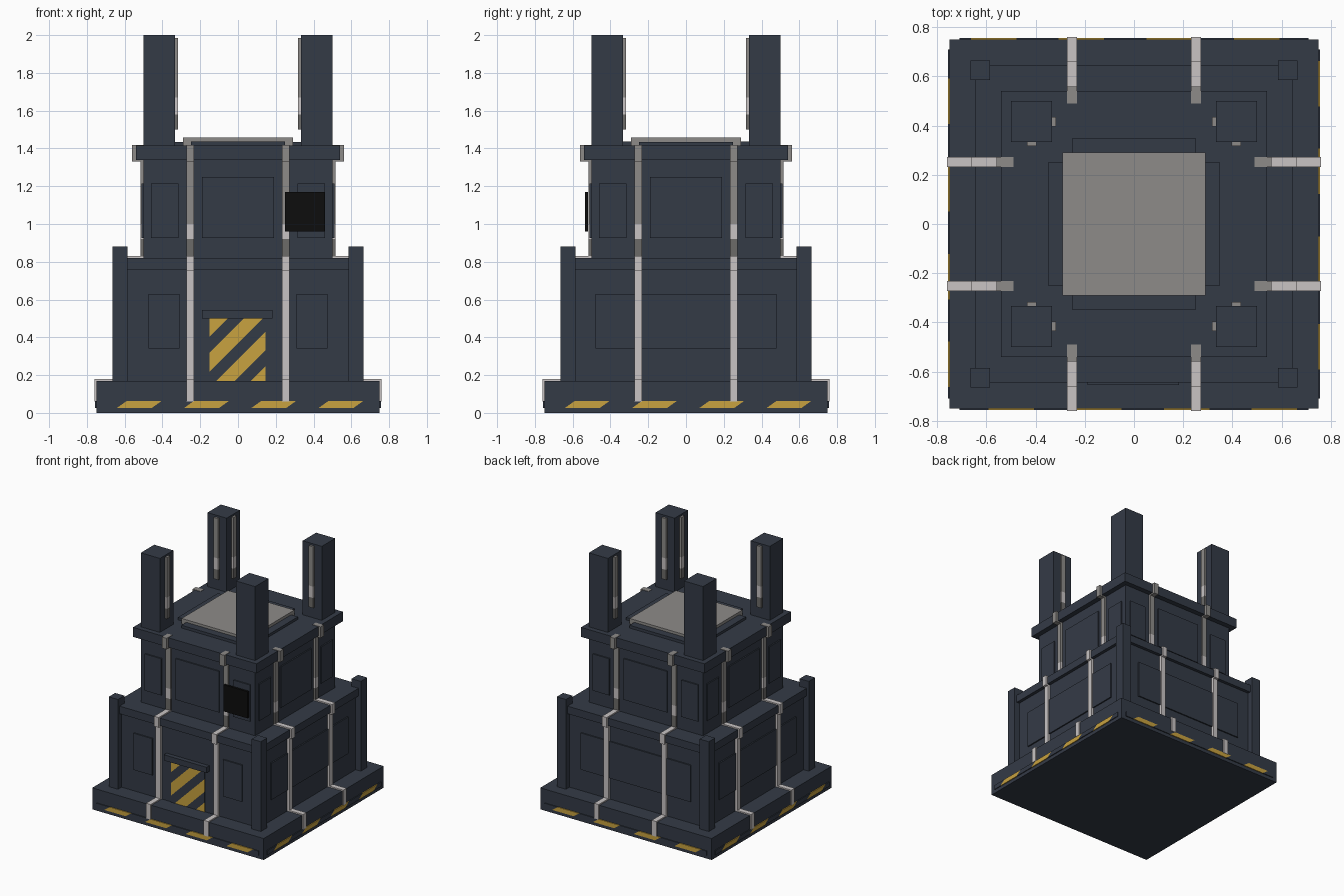
import bpy, bmesh, math
from mathutils import Matrix, Vector

if "Cube" in bpy.data.objects:
    bpy.data.objects.remove(bpy.data.objects["Cube"])


def material(name, rgb):
    m = bpy.data.materials.new(name)
    m.diffuse_color = (*rgb, 1)
    m.use_nodes = True
    m.node_tree.nodes["Principled BSDF"].inputs["Base Color"].default_value = m.diffuse_color
    return m


NAVY = material("navy_armour", (0.034, 0.043, 0.062))
LIGHT = material("light_metal", (0.58, 0.55, 0.55))
GREY = material("grey_metal", (0.27, 0.26, 0.25))
DARK = material("dark_metal", (0.15, 0.145, 0.14))
YELLOW = material("hazard_yellow", (0.58, 0.36, 0.05))
BLACK = material("screen_black", (0.004, 0.004, 0.004))


def turn(k):
    return Matrix.Rotation(k * math.pi / 2, 4, 'Z')


def finish(name, bm, mats):
    me = bpy.data.meshes.new(name)
    bm.to_mesh(me)
    bm.free()
    for m in mats:
        me.materials.append(m)
    ob = bpy.data.objects.new(name, me)
    bpy.context.collection.objects.link(ob)
    return ob


def boxes(name, parts, mats=(NAVY,), sides=(0,), mirror=False):
    """parts: (x0, x1, y0, y1, z0, z1, material index), repeated on the given sides."""
    bm = bmesh.new()
    for k in sides:
        for p in parts:
            for s in ((1, -1) if mirror else (1,)):
                x0, x1, y0, y1, z0, z1 = p[:6]
                mat = turn(k) @ Matrix.Translation((s * (x0 + x1) / 2, (y0 + y1) / 2, (z0 + z1) / 2)) \
                    @ Matrix.Diagonal((x1 - x0, y1 - y0, z1 - z0, 1))
                vs = bmesh.ops.create_cube(bm, size=1, matrix=mat)["verts"]
                for f in {f for v in vs for f in v.link_faces}:
                    f.material_index = p[6] if len(p) > 6 else 0
    return finish(name, bm, mats)


def striped_plate(name, x0, x1, z0, z1, y, lean, start, period, width, side=0):
    """Thin plate cut along slanted lines, with yellow in every band."""
    bm = bmesh.new()
    bm.faces.new([bm.verts.new(c) for c in
                  ((x0, y, z0), (x1, y, z0), (x1, y, z1), (x0, y, z1))])
    normal = Vector((1, 0, -lean))
    n = int((x1 - x0 + lean * (z1 - z0)) / period) + 3
    for i in range(-n, n + 1):
        for off in (0, width):
            bmesh.ops.bisect_plane(bm, geom=bm.verts[:] + bm.edges[:] + bm.faces[:],
                                   plane_co=(start + i * period + off, y, z0), plane_no=normal)
    for f in bm.faces:
        c = f.calc_center_median()
        u = (c.x - lean * (c.z - z0) - start) % period
        f.material_index = 1 if u < width else 0
    # give the plate a rim back to the wall
    rim = bmesh.ops.extrude_edge_only(bm, edges=[e for e in bm.edges if e.is_boundary])
    bmesh.ops.translate(bm, vec=(0, 0.008, 0),
                        verts=[v for v in rim["geom"] if isinstance(v, bmesh.types.BMVert)])
    bmesh.ops.recalc_face_normals(bm, faces=bm.faces)
    bmesh.ops.transform(bm, matrix=turn(side), verts=bm.verts)
    return finish(name, bm, (NAVY, YELLOW))


ALL = (0, 1, 2, 3)

# Stepped body
boxes("base_slab", [(-.75, .75, -.75, .75, 0, .17)])
boxes("lower_walls", [(-.62, .62, -.62, .62, .17, .77)])
boxes("lower_cornice", [(-.645, .645, -.645, .645, .76, .82)])
boxes("corner_post", [(.585, .665, -.665, -.585, .17, .88)], sides=ALL)
boxes("upper_walls", [(-.5, .5, -.5, .5, .82, 1.34)])
boxes("roof_slab", [(-.54, .54, -.54, .54, 1.34, 1.415)])

# Roof hatch on a cross-shaped plinth
boxes("hatch_plinth", [(-.25, .25, -.35, .35, 1.41, 1.437),
                       (-.35, .35, -.25, .25, 1.41, 1.435)])
boxes("roof_hatch", [(-.29, .29, -.29, .29, 1.41, 1.457)], (GREY,))

# Towers with inner rails
boxes("roof_tower", [(.333, .5, -.5, -.333, 1.41, 2.0)], sides=ALL)
RAIL = ((1.5, 1.58, 2), (1.58, 1.67, 0), (1.67, 1.985, 1))
boxes("tower_rail",
      [(.317, .335, -.435, -.397, a, b, m) for a, b, m in RAIL] +
      [(.397, .435, -.335, -.317, a, b, m) for a, b, m in RAIL],
      (LIGHT, GREY, DARK), sides=ALL)

# Conduits climbing every side, in pairs
CONDUIT = ((-.76, -.74, .06, .17, 0), (-.76, -.61, .165, .18, 0),
           (-.64, -.61, .175, .765, 0), (-.66, -.61, .75, .82, 0),
           (-.66, -.49, .815, .83, 0), (-.515, -.49, .828, .92, 2),
           (-.515, -.49, .92, 1.0, 0), (-.515, -.49, 1.0, 1.335, 1),
           (-.56, -.49, 1.33, 1.418, 1))
boxes("conduit", [(.232, .272, *c) for c in CONDUIT], (LIGHT, GREY, DARK),
      sides=ALL, mirror=True)

# Raised wall panels
boxes("upper_centre_panel", [(-.19, .19, -.51, -.49, .925, 1.25)], sides=ALL)
boxes("upper_side_panel", [(.315, .46, -.51, -.49, .925, 1.215)], sides=ALL, mirror=True)
boxes("lower_wide_panel", [(-.48, .48, -.63, -.61, .34, .63)], sides=(1, 2, 3))
boxes("lower_front_panel", [(.31, .475, -.63, -.61, .34, .63)], mirror=True)

# Front door, hood and screen
striped_plate("striped_door", -.15, .145, .17, .5, -.626, 1.0, -.115, .185, .1)
boxes("door_hood", [(-.19, .183, -.655, -.61, .5, .545)])
boxes("wall_screen", [(.248, .457, -.535, -.518, .96, 1.17)], (BLACK,))

# Hazard trim around the base
for k in ALL:
    striped_plate(f"hazard_trim_{k}", -.71, .71, .027, .062, -.757, 1.4,
                  -.64, .356, .185, side=k)
